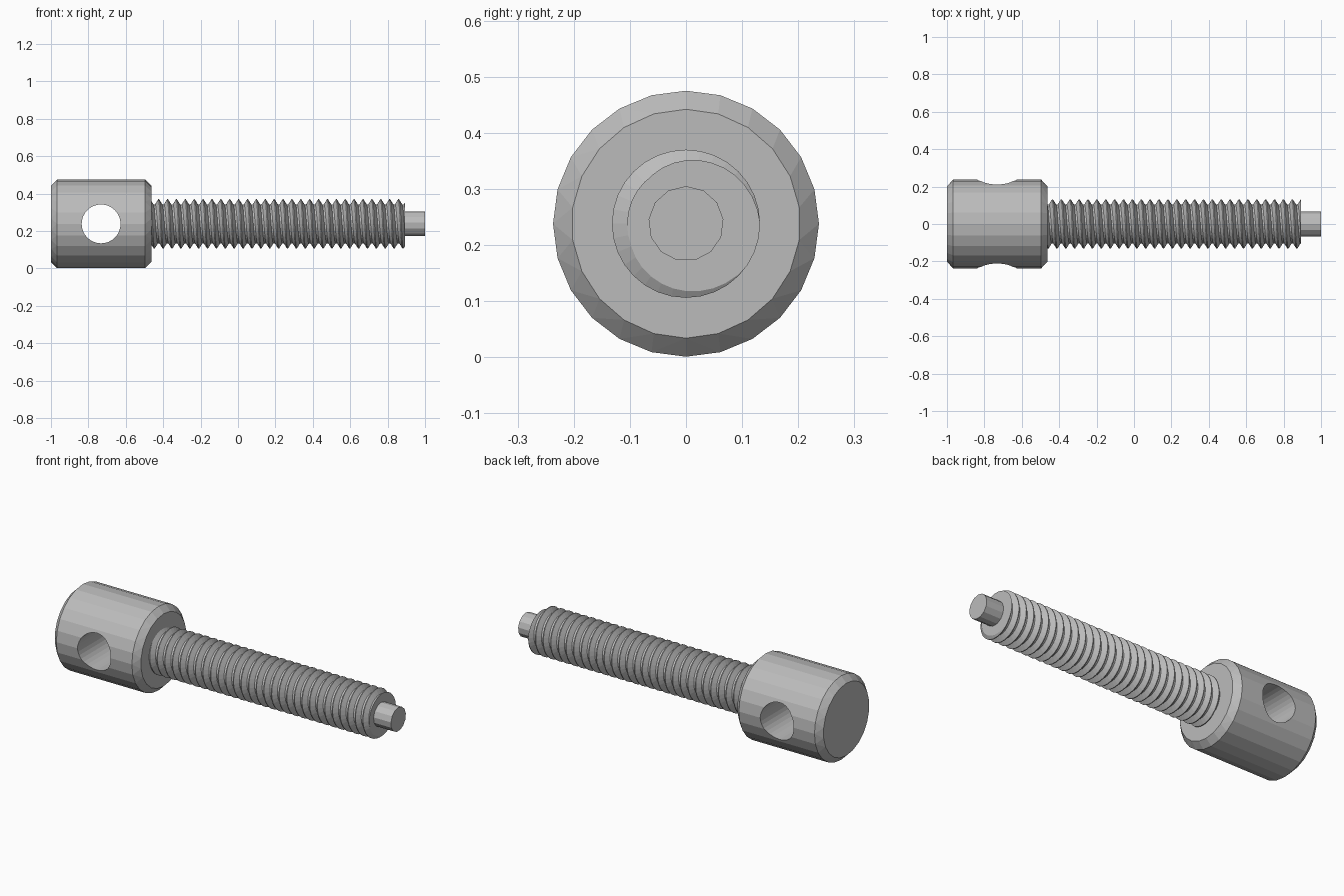
import bpy, bmesh
from math import cos, sin, pi
from mathutils import Vector

AXIS_Z = 0.238
HEAD_R, CAP_R, CHAMFER = 0.237, 0.204, 0.033
HEAD_X = (-1.0, -0.463)
THREAD_X = (-0.5, 0.892)
CREST_R, ROOT_R, PITCH = 0.132, 0.105, 0.0475

default = bpy.data.objects.get("Cube")
if default:
    bpy.data.objects.remove(default, do_unlink=True)

steel = bpy.data.materials.new("grey steel")
steel.use_nodes = True
grey = (0.5, 0.5, 0.5, 1)
steel.diffuse_color = grey
steel.node_tree.nodes["Principled BSDF"].inputs["Base Color"].default_value = grey


def on_axis(x, radius, angle):
    """Point around the screw's long axis."""
    return Vector((x, radius * sin(angle), AXIS_Z + radius * cos(angle)))


def ring(bm, x, radius, sides):
    return [bm.verts.new(on_axis(x, radius, 2 * pi * i / sides)) for i in range(sides)]


def finish(bm, name):
    bmesh.ops.recalc_face_normals(bm, faces=bm.faces)
    mesh = bpy.data.meshes.new(name)
    bm.to_mesh(mesh)
    bm.free()
    mesh.materials.append(steel)
    obj = bpy.data.objects.new(name, mesh)
    bpy.context.collection.objects.link(obj)
    return obj


def hull_of_rings(name, rings):
    """Convex turned part from (x, radius, sides) rings."""
    bm = bmesh.new()
    for x, radius, sides in rings:
        ring(bm, x, radius, sides)
    bmesh.ops.convex_hull(bm, input=bm.verts)
    bmesh.ops.dissolve_limit(bm, angle_limit=0.01, verts=bm.verts, edges=bm.edges)
    return finish(bm, name)


# Chamfered head
left, right = HEAD_X
head = hull_of_rings("head", [
    (left, CAP_R, 22), (left + CHAMFER, HEAD_R, 24),
    (right - CHAMFER, HEAD_R, 24), (right, CAP_R, 22)])

# Cross hole through the head
bm = bmesh.new()
bmesh.ops.create_cone(bm, cap_ends=True, segments=32, radius1=0.104, radius2=0.104, depth=1)
bmesh.ops.rotate(bm, verts=bm.verts, cent=(0, 0, 0),
                 matrix=Vector((0, 0, 1)).rotation_difference(Vector((0, 1, 0))).to_matrix())
bmesh.ops.translate(bm, verts=bm.verts, vec=(-0.732, 0, AXIS_Z))
cutter = finish(bm, "hole_cutter")
cutter.hide_render = True
cut = head.modifiers.new("cross_hole", "BOOLEAN")
cut.operation, cut.solver, cut.object = "DIFFERENCE", "EXACT", cutter
bpy.context.view_layer.objects.active = head
bpy.ops.object.modifier_apply(modifier=cut.name)
bpy.data.objects.remove(cutter, do_unlink=True)

# Helical thread: each profile row runs once round and joins the next turn
profile = [(0.0, ROOT_R), (0.2, ROOT_R), (0.55, CREST_R), (0.65, CREST_R)]
sides = 32
turns = int((THREAD_X[1] - THREAD_X[0]) / PITCH) + 4
bm = bmesh.new()
rows = []
for turn in range(turns):
    for offset, radius in profile:
        start = THREAD_X[0] + (turn - 2 + offset) * PITCH
        rows.append([bm.verts.new(on_axis(start + PITCH * j / sides, radius, -2 * pi * j / sides))
                     for j in range(sides)])
step = len(profile)
for i in range(len(rows) - step - 1):
    for j in range(sides):
        if j + 1 < sides:
            a, b = rows[i][j + 1], rows[i + 1][j + 1]
        else:
            a, b = rows[i + step][0], rows[i + step + 1][0]
        bm.faces.new((rows[i][j], a, b, rows[i + 1][j]))

# Trim both ends square and cap them
for x, direction in ((THREAD_X[0], -1), (THREAD_X[1], 1)):
    result = bmesh.ops.bisect_plane(
        bm, geom=bm.verts[:] + bm.edges[:] + bm.faces[:], dist=1e-6,
        plane_co=(x, 0, 0), plane_no=(direction, 0, 0), clear_outer=True)
    rim = [e for e in result["geom_cut"] if isinstance(e, bmesh.types.BMEdge)]
    bmesh.ops.edgeloop_fill(bm, edges=rim)
finish(bm, "threaded_shaft")

# Plain pin at the end
hull_of_rings("tip_pin", [(THREAD_X[1] - 0.03, 0.067, 13), (1.0, 0.067, 13)])
